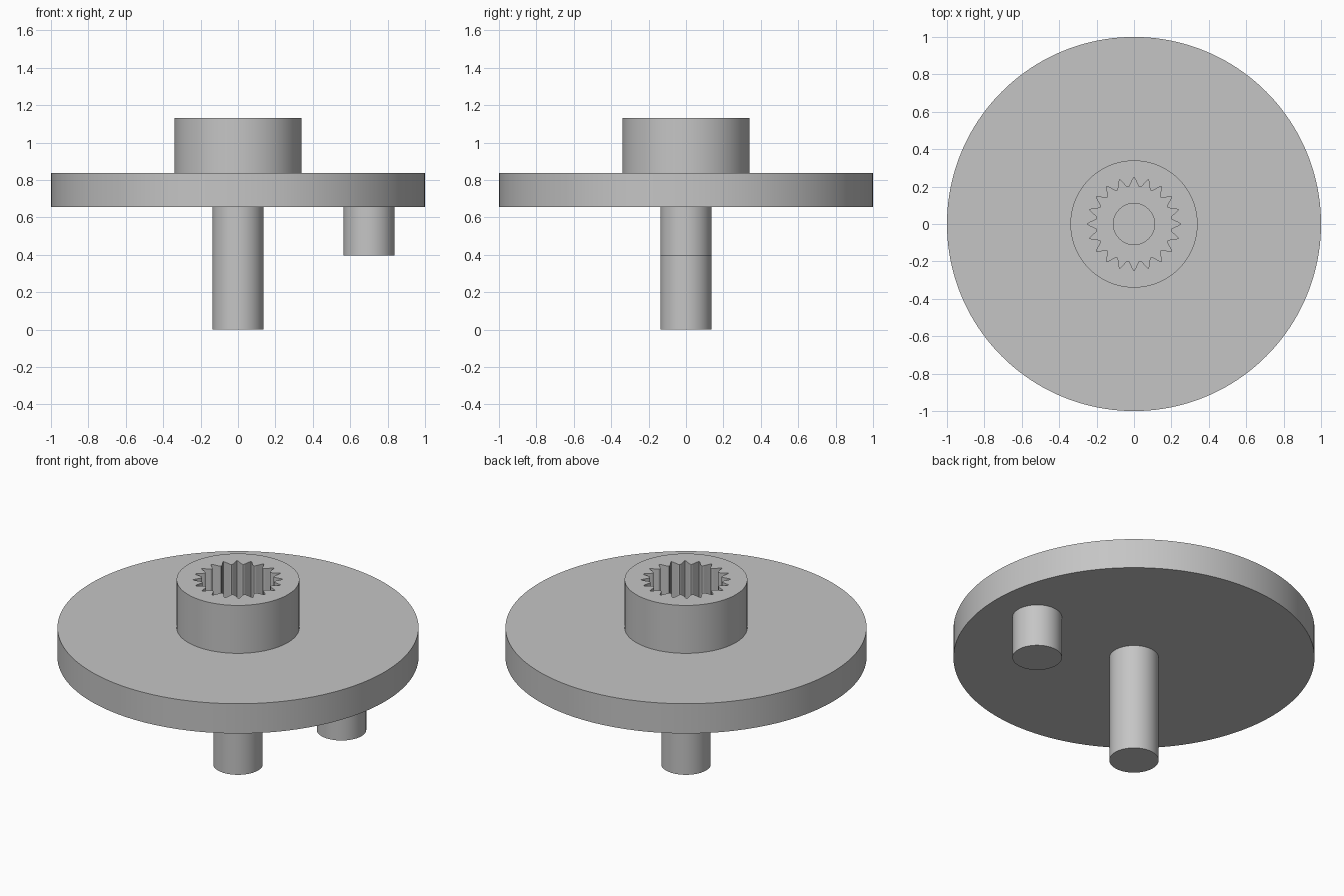
import bpy, bmesh
from math import cos, sin, tau, radians

cube = bpy.data.objects.get("Cube")
if cube:
    bpy.data.objects.remove(cube, do_unlink=True)

SEGMENTS = 160
TEETH = 20

grey = bpy.data.materials.new("plain grey")
grey.use_nodes = True
colour = (0.56, 0.56, 0.56, 1)
grey.diffuse_color = colour
grey.node_tree.nodes["Principled BSDF"].inputs["Base Color"].default_value = colour


def spline(i):
    """Radius of the toothed socket at segment i: pointed grooves, rounded ribs."""
    per_tooth = SEGMENTS // TEETH
    step = i % per_tooth
    return (0.25, 0.235, 0.217, 0.204, 0.2)[min(step, per_tooth - step)]


def lathe(name, profile, cap_start=False, cap_end=False, x=0):
    """Revolve (radius, z) points; a radius may be a function of the segment."""
    bm = bmesh.new()
    rings = []
    for radius, z in profile:
        ring = []
        for i in range(SEGMENTS):
            r = radius(i) if callable(radius) else radius
            a = tau * i / SEGMENTS
            ring.append(bm.verts.new((r * cos(a), r * sin(a), z)))
        rings.append(ring)
    for low, high in zip(rings, rings[1:]):
        for i in range(SEGMENTS):
            j = (i + 1) % SEGMENTS
            bm.faces.new((low[i], low[j], high[j], high[i]))
    if cap_start:
        bm.faces.new(rings[0][::-1])
    if cap_end:
        bm.faces.new(rings[-1])
    mesh = bpy.data.meshes.new(name)
    bm.to_mesh(mesh)
    bm.free()
    mesh.materials.append(grey)
    obj = bpy.data.objects.new(name, mesh)
    obj.location.x = x
    bpy.context.collection.objects.link(obj)
    bpy.context.view_layer.objects.active = obj
    obj.select_set(True)
    bpy.ops.object.shade_smooth_by_angle(angle=radians(25))
    obj.select_set(False)
    return obj


BASE, TOP, HUB_TOP = 0.655, 0.837, 1.13
PIN, HUB, HOLE = 0.137, 0.34, 0.11

# Central shaft, closed at both ends
lathe("shaft", [(PIN, 0), (PIN, BASE)], cap_start=True, cap_end=True)

# Off-centre crank pin under the disc
lathe("crank_pin", [(PIN, 0.397), (PIN, BASE)], cap_start=True, x=0.7)

# Wide disc
lathe("disc", [(PIN, BASE), (1, BASE), (1, TOP), (HUB, TOP)])

# Hub with toothed socket and a narrower screw hole at its floor
lathe("hub", [(HUB, TOP), (HUB, HUB_TOP), (spline, HUB_TOP),
              (spline, TOP), (HOLE, TOP), (HOLE, BASE)])
